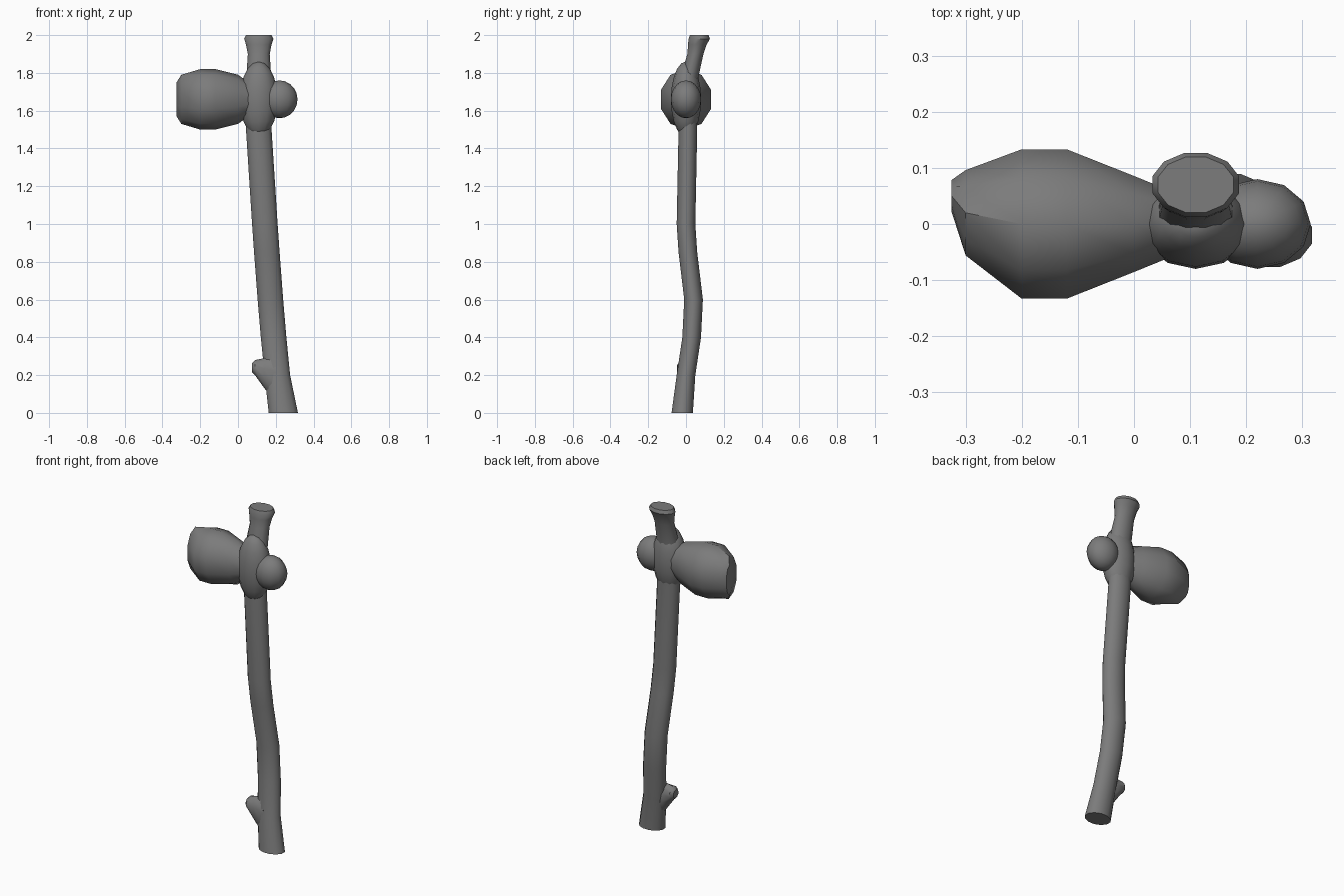
import bpy, bmesh, math
from mathutils import Matrix, Vector

cube = bpy.data.objects.get("Cube")
if cube:
    bpy.data.objects.remove(cube)

grey = bpy.data.materials.new("stone grey")
grey.use_nodes = True
colour = (0.2, 0.2, 0.2, 1)
grey.diffuse_color = colour
grey.node_tree.nodes["Principled BSDF"].inputs["Base Color"].default_value = colour

SOCKET = Vector((.11, 0, 1.66))


def finish(name, bm):
    """Turn the bmesh into a grey, smooth-shaded object with crisp edges."""
    bmesh.ops.recalc_face_normals(bm, faces=bm.faces)
    mesh = bpy.data.meshes.new(name)
    bm.to_mesh(mesh)
    bm.free()
    mesh.materials.append(grey)
    part = bpy.data.objects.new(name, mesh)
    bpy.context.collection.objects.link(part)
    bpy.ops.object.select_all(action="DESELECT")
    part.select_set(True)
    bpy.context.view_layer.objects.active = part
    bpy.ops.object.shade_smooth_by_angle(angle=math.radians(42))


def loft(name, rings, across, along, sides):
    """Skin elliptical rings, each given as centre and two radii."""
    bm = bmesh.new()
    loops = []
    for centre, across_radius, along_radius in rings:
        loop = []
        for side in range(sides):
            angle = math.tau * (side + .5) / sides
            offset = (across * across_radius * math.cos(angle)
                      + along * along_radius * math.sin(angle))
            loop.append(bm.verts.new(centre + offset))
        loops.append(loop)
    for lower, upper in zip(loops, loops[1:]):
        for side in range(sides):
            following = (side + 1) % sides
            bm.faces.new((lower[side], lower[following], upper[following], upper[side]))
    bm.faces.new(loops[0])
    bm.faces.new(loops[-1])
    finish(name, bm)


def pebble(name, centre, radii):
    """Rounded lump made from a stretched sphere."""
    bm = bmesh.new()
    shape = Matrix.Translation(centre) @ Matrix.Diagonal(radii).to_4x4()
    bmesh.ops.create_uvsphere(bm, u_segments=12, v_segments=10, radius=1, matrix=shape)
    finish(name, bm)


X, Y, Z = Matrix.Identity(3)

# Crooked branch handle: leans by a rule, with sideways sway and radius per height
handle_keys = [
    (0, -.02, .08), (.2, 0, .07), (.4, .03, .07), (.6, .04, .07),
    (.85, .01, .07), (1, 0, .07), (1.5, .01, .07), (1.75, .01, .07),
    (1.9, .05, .06), (1.95, .06, .07), (1.98, .07, .08), (2, .07, .07)]
handle_rings = []
for height, sway, radius in handle_keys:
    lean = .24 - .13 * min(height / 1.5, 1) ** .7
    handle_rings.append((Vector((lean, sway, height)), radius, radius * .73))
loft("handle", handle_rings, X, Y, sides=12)

# Swollen wood where the stones pass through the handle
pebble("socket_swelling", SOCKET, Vector((.1, .08, .2)))

# Broken side twig near the foot, flaring down into the handle
twig_rings = []
for reach, height, radius in [(.075, .24, .025), (.09, .24, .04), (.14, .21, .08), (.2, .18, .13)]:
    twig_rings.append((Vector((reach, -.01, height)), min(radius, .04), radius))
loft("twig_stub", twig_rings, Y, Z, sides=10)

# Large stone head, tapering towards the handle
head_rings = []
for reach, shift, width, tall in [
        (-.325, .05, .03, .09), (-.3, .02, .08, .13), (-.2, 0, .14, .16),
        (-.12, 0, .14, .16), (0, 0, .09, .13), (.07, 0, .06, .08)]:
    head_rings.append((Vector((reach, shift, SOCKET.z)), width, tall))
loft("stone_head", head_rings, Y, Z, sides=10)

# Small stone butt poking out of the other side
pebble("stone_butt", SOCKET + X * .11, Vector((.095, .08, .1)))
